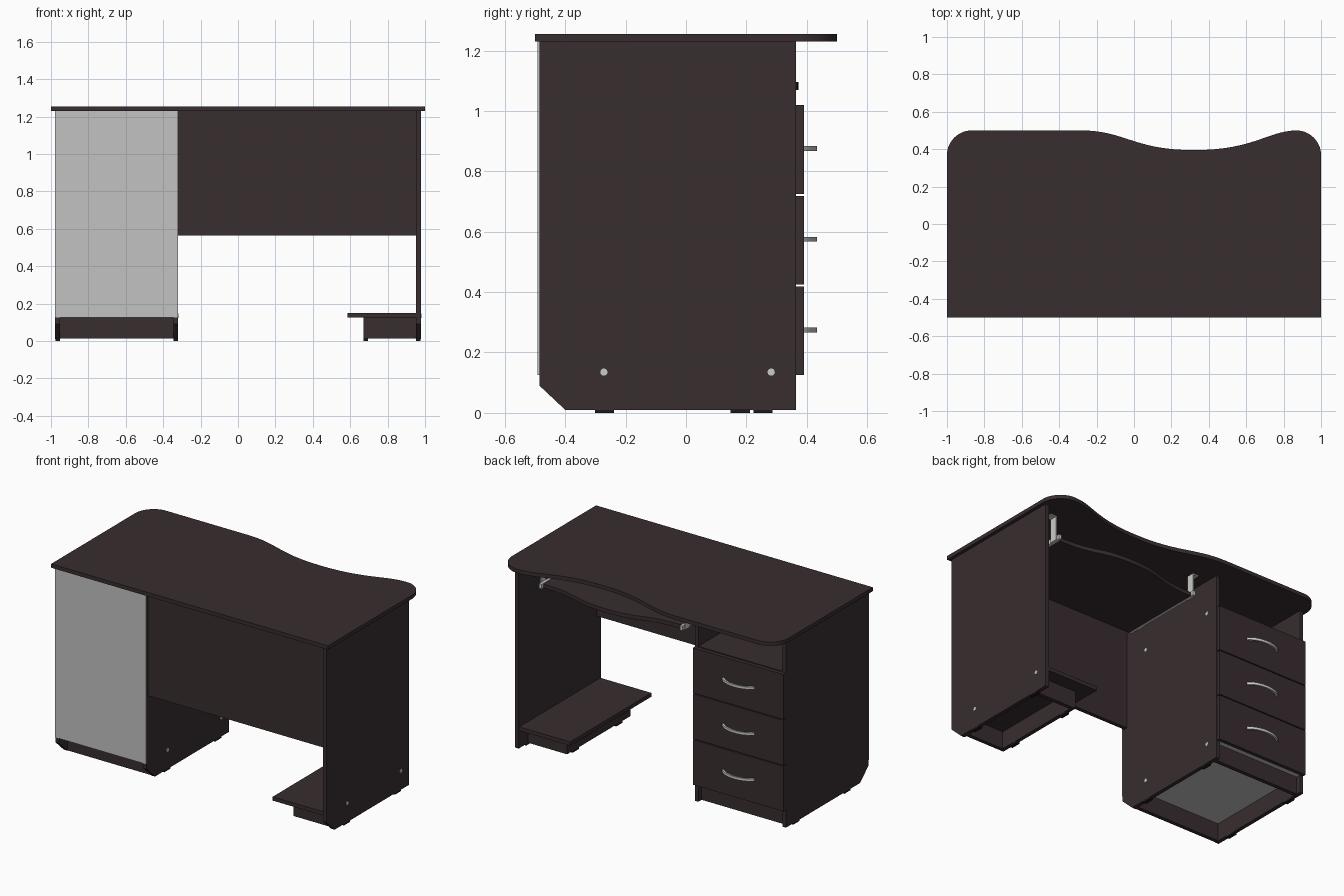
import bpy, bmesh
from mathutils import Vector
from mathutils.geometry import interpolate_bezier

cube = bpy.data.objects.get("Cube")
if cube:
    bpy.data.objects.remove(cube, do_unlink=True)


def material(name, r, g, b):
    m = bpy.data.materials.new(name)
    m.use_nodes = True
    m.diffuse_color = (r, g, b, 1)
    m.node_tree.nodes["Principled BSDF"].inputs["Base Color"].default_value = (r, g, b, 1)
    return m


WOOD = material("dark_wood", 0.040, 0.026, 0.029)
BOARD = material("grey_hardboard", 0.54, 0.54, 0.54)
METAL = material("light_metal", 0.6, 0.6, 0.58)
RUBBER = material("black_plastic", 0.012, 0.011, 0.011)


def finish(name, bm, mat, smooth=False):
    bmesh.ops.recalc_face_normals(bm, faces=bm.faces[:])
    me = bpy.data.meshes.new(name)
    bm.to_mesh(me)
    bm.free()
    me.materials.append(mat)
    ob = bpy.data.objects.new(name, me)
    bpy.context.collection.objects.link(ob)
    if smooth:
        bpy.ops.object.select_all(action='DESELECT')
        ob.select_set(True)
        bpy.context.view_layer.objects.active = ob
        bpy.ops.object.shade_smooth_by_angle()
    return ob


def box(name, x, y, z, mat=WOOD):
    """Box from (min, max) ranges."""
    bm = bmesh.new()
    bmesh.ops.create_cube(bm, size=1)
    for v in bm.verts:
        v.co = [(r[0] + r[1]) / 2 + c * (r[1] - r[0]) for r, c in zip((x, y, z), v.co)]
    return finish(name, bm, mat)


def prism(name, points, depth, mat=WOOD, smooth=False):
    """Extrude an outline of 3D points along a vector."""
    bm = bmesh.new()
    face = bm.faces.new([bm.verts.new(p) for p in points])
    ext = bmesh.ops.extrude_face_region(bm, geom=[face])["geom"]
    bmesh.ops.translate(bm, vec=Vector(depth),
                        verts=[v for v in ext if isinstance(v, bmesh.types.BMVert)])
    return finish(name, bm, mat, smooth)


def bezier(a, b, c, d, n=16):
    return [tuple(p) for p in interpolate_bezier(*[Vector((*p, 0)) for p in (a, b, c, d)], n)]


# Tabletop with rounded user-side corners and a scooped edge
outline = [(-1, -0.5, 0), (1, -0.5, 0)]
outline += bezier((1, 0.37), (1, 0.44), (0.94, 0.5), (0.87, 0.5))
outline += bezier((0.87, 0.5), (0.72, 0.5), (0.64, 0.395), (0.32, 0.395))[1:]
outline += bezier((0.32, 0.395), (0, 0.395), (-0.05, 0.5), (-0.28, 0.5))[1:]
outline += bezier((-0.87, 0.5), (-0.94, 0.5), (-1, 0.44), (-1, 0.37))
prism("tabletop", [(x, y, 1.23) for x, y, _ in outline], (0, 0, 0.025), smooth=True)

# Upright panels with a chamfered lower corner
T = 0.025
BACK, FRONT = -0.485, 0.365
for name, x in (("left_side_panel", 0.953), ("cabinet_inner_side", -0.345),
                ("cabinet_outer_side", -0.978)):
    prism(name, [(x, BACK, 1.23), (x, BACK, 0.09), (x, -0.4, 0.01),
                 (x, FRONT, 0.01), (x, FRONT, 1.23)], (T, 0, 0))

# Modesty panel and cabinet boards
box("modesty_panel", (-0.32, 0.953), (-0.47, -0.445), (0.565, 1.23))
box("cabinet_back", (-0.978, -0.322), (-0.491, BACK), (0.125, 1.23), BOARD)
CAB = (-0.953, -0.345)
box("cabinet_niche_shelf", CAB, (BACK, FRONT), (1.0, 1.025))
box("cabinet_bottom", CAB, (BACK, FRONT), (0.125, 0.13), BOARD)
box("cabinet_back_plinth", CAB, (-0.4, -0.375), (0.012, 0.125))
box("cabinet_front_plinth", CAB, (0.31, 0.335), (0.012, 0.125))

# Low shelf on its plinth frame
box("low_shelf", (0.585, 0.953), (-0.478, 0.36), (0.125, 0.15))
box("low_plinth_side", (0.67, 0.695), (-0.385, 0.27), (0.012, 0.125))
for name, y in (("back", -0.385), ("front", 0.245)):
    box("low_plinth_" + name, (0.695, 0.953), (y, y + T), (0.012, 0.125))

# Drawers with bow handles
for i in range(3):
    z = 0.125 + 0.3 * i
    box(f"drawer_front_{i}", (-0.977, -0.323), (FRONT, 0.39), (z, z + 0.294))
    box(f"drawer_box_{i}", (-0.93, -0.37), (-0.44, FRONT), (z + 0.03, z + 0.25))
    zc = z + 0.142
    outer = bezier((-0.77, 0.388), (-0.72, 0.45), (-0.58, 0.45), (-0.53, 0.388))
    inner = bezier((-0.55, 0.388), (-0.59, 0.435), (-0.71, 0.435), (-0.75, 0.388))
    prism(f"drawer_handle_{i}", [(x, y, zc) for x, y, _ in outer + inner],
          (0, 0, 0.016), METAL, True)

# Sliding keyboard tray with a bowed front edge
MID = 0.32
bow = bezier((MID + 0.5, 0.3), (MID + 0.22, 0.3), (MID + 0.25, 0.372), (MID, 0.372))
bow += [(2 * MID - x, y, 0) for x, y, _ in reversed(bow[:-1])]
tray = [(MID - 0.5, -0.26, 0), (MID + 0.5, -0.26, 0)] + bow
prism("keyboard_tray", [(x, y, 1.07) for x, y, _ in tray], (0, 0, T), smooth=True)

# Tray rails and hanging brackets
for side, s in (("left", 1), ("right", -1)):
    def span(a, b):
        return tuple(sorted((MID + s * a, MID + s * b)))
    box(f"{side}_tray_rail", span(0.5, 0.518), (-0.26, 0.32), (1.07, 1.1), METAL)
    for end, y in (("back", -0.2), ("front", 0.25)):
        box(f"{side}_{end}_bracket", span(0.518, 0.524), (y, y + 0.05), (1.07, 1.225), METAL)
        box(f"{side}_{end}_bracket_flange", span(0.518, 0.56), (y, y + 0.05),
            (1.224, 1.23), METAL)


# Screw caps on the panel faces
def cap(name, x, y, z):
    bm = bmesh.new()
    bmesh.ops.create_cone(bm, cap_ends=True, segments=16, radius1=0.012,
                          radius2=0.012, depth=0.004)
    for v in bm.verts:
        v.co = (x + v.co.z, y + v.co.x, z + v.co.y)
    finish(name, bm, METAL)


for y in (-0.272, 0.282):
    cap("left_panel_screw", 0.979, y, 0.135)
    for z in (0.135, 1.012):
        cap("cabinet_screw", -0.319, y, z)

# Floor pads
for x, front in ((0.965, 0.255), (-0.333, 0.255), (-0.965, 0.255), (0.682, 0.18)):
    for y in (-0.27, front):
        box("floor_pad", (x - 0.012, x + 0.012), (y - 0.032, y + 0.032), (0, 0.012), RUBBER)
